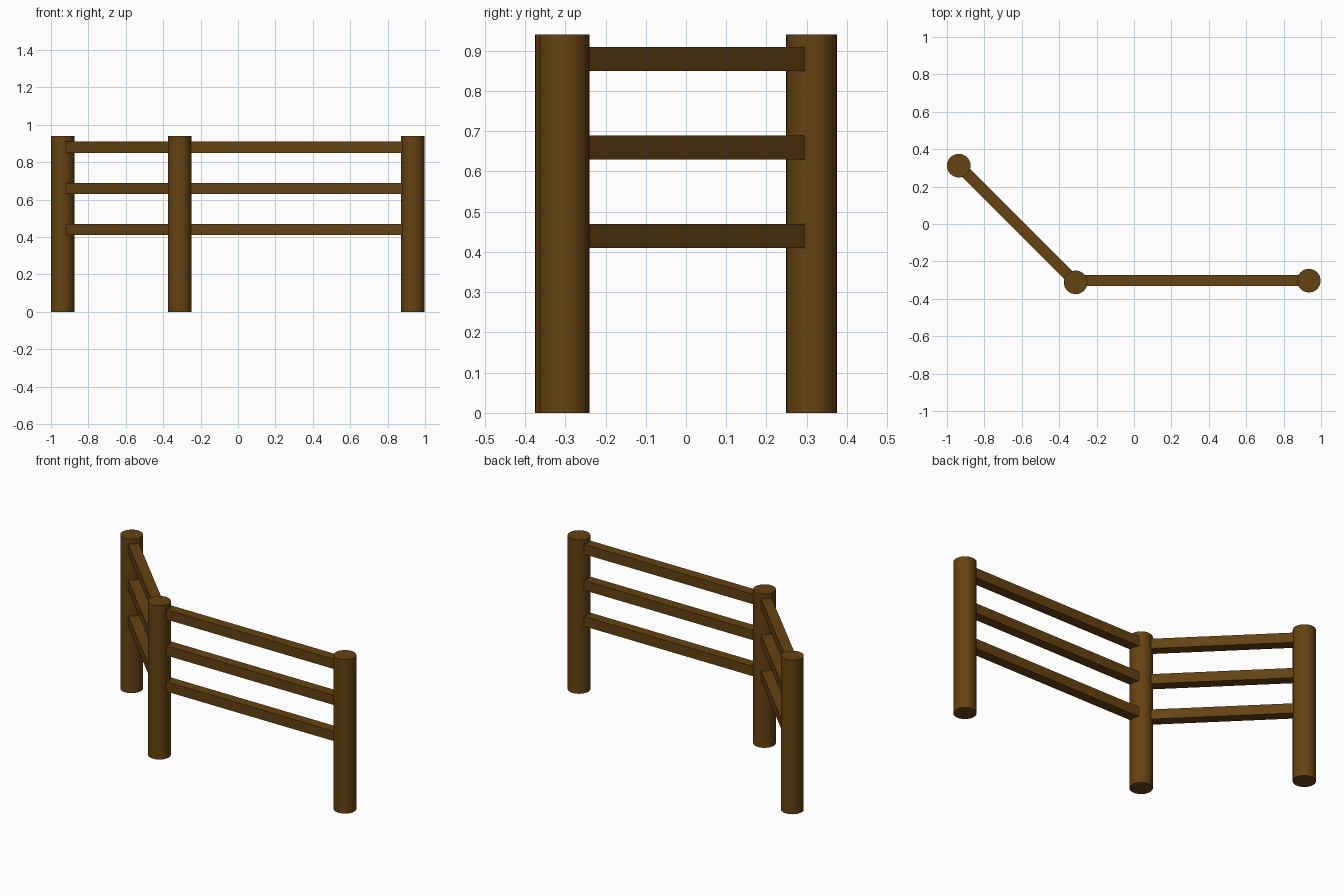
import bpy
from math import atan2, hypot, radians
from mathutils import Vector

if "Cube" in bpy.data.objects:
    bpy.data.objects.remove(bpy.data.objects["Cube"])

POST_R, POST_H = 0.063, 0.94
RAIL = 0.06
LEFT, MIDDLE, RIGHT = Vector((-0.937, 0.312)), Vector((-0.312, -0.312)), Vector((0.935, -0.303))

wood = bpy.data.materials.new("brown_wood")
wood.diffuse_color = (0.13, 0.055, 0.006, 1)
wood.use_nodes = True
wood.node_tree.nodes["Principled BSDF"].inputs["Base Color"].default_value = wood.diffuse_color


def post(name, p):
    bpy.ops.mesh.primitive_cylinder_add(vertices=32, radius=POST_R, depth=POST_H,
                                        location=(p.x, p.y, POST_H / 2))
    ob = bpy.context.object
    ob.name = name
    ob.data.materials.append(wood)
    bpy.ops.object.shade_smooth_by_angle(angle=radians(35))


def rail(name, a, b, z):
    mid, d = (a + b) / 2, b - a
    bpy.ops.mesh.primitive_cube_add(size=1, location=(mid.x, mid.y, z),
                                    rotation=(0, 0, atan2(d.y, d.x)))
    ob = bpy.context.object
    ob.name = name
    ob.scale = (d.length, RAIL, RAIL)
    bpy.ops.object.transform_apply(location=False, rotation=False, scale=True)
    ob.data.materials.append(wood)


# Round posts
for name, p in (("left_post", LEFT), ("corner_post", MIDDLE), ("right_post", RIGHT)):
    post(name, p)

# Three square rails per bay, ends buried in the posts
y_long = -0.302
for level, z in (("lower", 0.44), ("middle", 0.66), ("upper", 0.88)):
    rail(level + "_diagonal_rail", LEFT + Vector((0.02, -0.02)), MIDDLE + Vector((-0.02, 0.02)), z)
    rail(level + "_straight_rail", Vector((MIDDLE.x + 0.03, y_long)),
         Vector((RIGHT.x - 0.03, y_long)), z)
